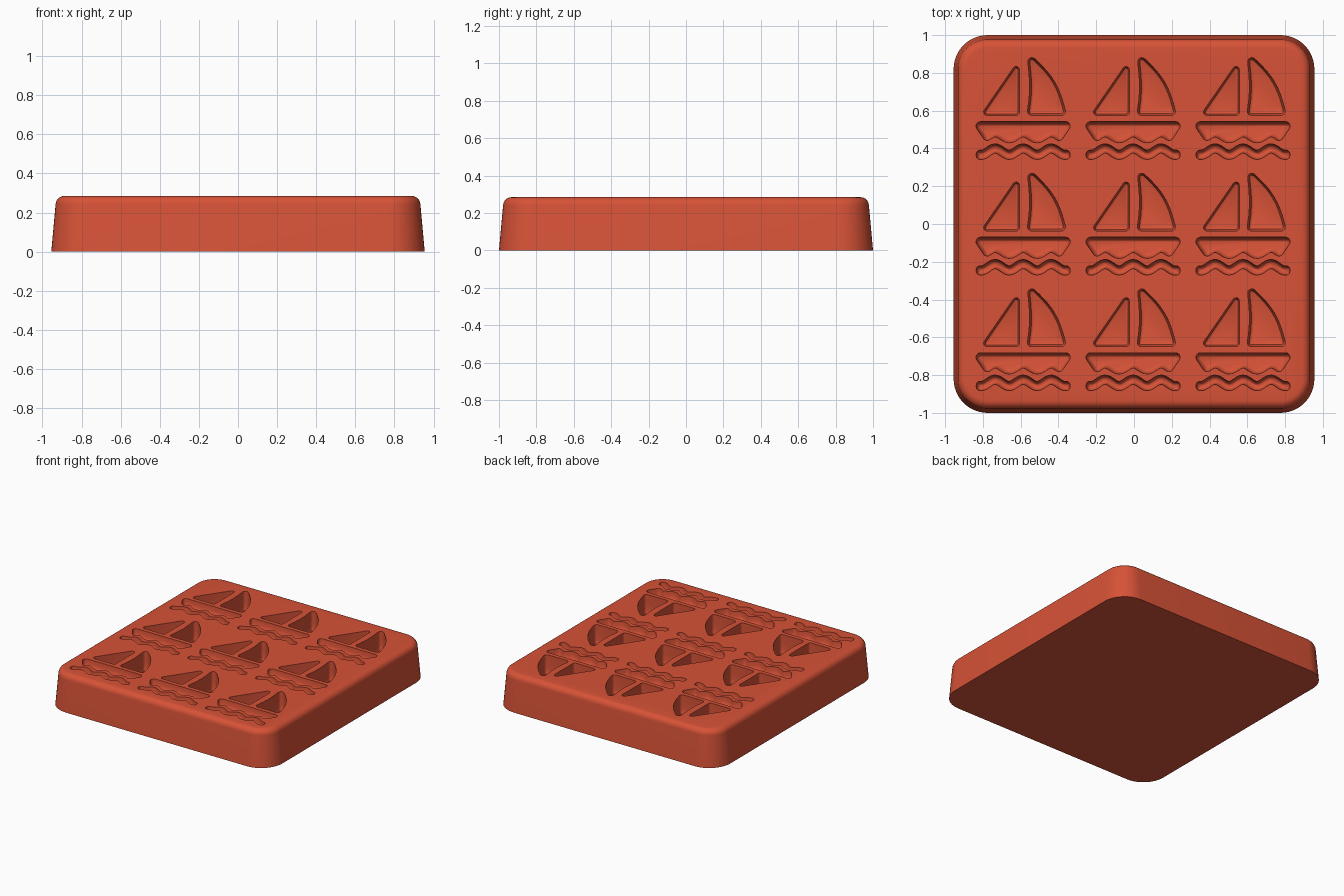
import bpy, bmesh
from math import sin, cos, pi, atan2
from mathutils import Vector

cube = bpy.data.objects.get("Cube")
if cube:
    bpy.data.objects.remove(cube, do_unlink=True)

TOP = 0.285


def make_material(name, color):
    mat = bpy.data.materials.new(name)
    mat.use_nodes = True
    mat.diffuse_color = color
    bsdf = next(n for n in mat.node_tree.nodes if n.type == 'BSDF_PRINCIPLED')
    bsdf.inputs["Base Color"].default_value = color
    return mat


def offset(core, r, steps=5):
    """Grow a counter-clockwise outline by r, rounding its sharp convex corners."""
    out = []
    for i, point in enumerate(core):
        p = Vector(point)
        a = p - Vector(core[i - 1])
        b = Vector(core[(i + 1) % len(core)]) - p
        turn = atan2(a.x * b.y - a.y * b.x, a.dot(b))
        start = atan2(-a.x, a.y)
        fractions = [k / steps for k in range(steps + 1)] if turn > 0.4 else [0.5]
        for f in fractions:
            ang = start + turn * f
            out.append(p + r * Vector((cos(ang), sin(ang))))
    return out


def loft(bm, rings):
    """Skin a stack of (outline, z) rings, listed from bottom to top, and cap it."""
    loops = [[bm.verts.new((p.x, p.y, z)) for p in ring] for ring, z in rings]
    for low, high in zip(loops, loops[1:]):
        for i in range(len(low)):
            j = (i + 1) % len(low)
            bm.faces.new((low[i], low[j], high[j], high[i]))
    bm.faces.new(loops[0][::-1])
    bm.faces.new(loops[-1])


def make_object(name, bm):
    mesh = bpy.data.meshes.new(name)
    bm.to_mesh(mesh)
    bm.free()
    obj = bpy.data.objects.new(name, mesh)
    bpy.context.collection.objects.link(obj)
    return obj


# Tapered block with rounded corners and a rounded upper rim
corner, rim = 0.18, 0.045
cx, cy = 0.955 - corner, 1.0 - corner
core = [(-cx, -cy), (cx, -cy), (cx, cy), (-cx, cy)]
rings = [(offset(core, corner, 12), 0.0)]
for k in range(7):
    a = k / 6 * pi / 2
    inset = 0.022 + rim * (1 - cos(a))
    rings.append((offset(core, corner - inset, 12), TOP - rim + rim * sin(a)))
bm = bmesh.new()
loft(bm, rings)
tray = make_object("mold_tray", bm)


# Boat outlines around the middle of one cell
def ripple(x):
    return cos(2 * pi * x / 0.148)


def span(a, b, n):
    return [a + (b - a) * k / n for k in range(n + 1)]


jib = [(-0.196, -0.019), (-0.042, -0.019), (-0.042, 0.204)]

main_sail = [(0.04, -0.015)]
for t in span(0, 1, 10):
    bulge = 0.027 * sin(pi * t)
    main_sail.append((0.197 - 0.155 * t + 0.86 * bulge,
                      -0.015 + 0.262 * t + 0.51 * bulge))
main_sail += [(0.04 + 0.012 * sin(pi * t), -0.015 + 0.262 * t) for t in (0.75, 0.5, 0.25)]

hull = [(x - 0.005, -0.142 + 0.016 * ripple(x)) for x in span(-0.19, 0.19, 30)]
hull += [(0.22, -0.094), (-0.23, -0.094)]

xs = span(-0.228, 0.228, 36)
wave = [(x - 0.005, -0.233 + 0.017 * ripple(x)) for x in xs]
wave += [(x - 0.005, -0.225 + 0.017 * ripple(x)) for x in reversed(xs)]

# Pockets: outline, edge radius, depth, wall steepness
pockets = [(jib, 0.018, 0.15, 3.5), (main_sail, 0.022, 0.15, 3.5),
           (hull, 0.026, 0.065, 2), (wave, 0.022, 0.055, 2)]

bm = bmesh.new()
for col in (-1, 0, 1):
    for row in (-1, 0, 1):
        for outline, radius, depth, power in pockets:
            placed = [(x + col * 0.582, y + row * 0.612) for x, y in outline]
            rings = []
            for f in (1, 0.97, 0.9, 0.75, 0.5, 0):
                inset = radius * min(0.9, 1 - (1 - f ** power) ** (1 / power))
                rings.append((offset(placed, radius - inset), TOP - depth * f))
            rings[-1] = (rings[-1][0], TOP + 0.03)
            loft(bm, rings)
cutter = make_object("pocket_cutter", bm)
cutter.hide_render = True

# Cut the pockets, then keep only the finished tray
mod = tray.modifiers.new("pockets", 'BOOLEAN')
mod.operation = 'DIFFERENCE'
mod.solver = 'EXACT'
mod.object = cutter
graph = bpy.context.evaluated_depsgraph_get()
cut_mesh = bpy.data.meshes.new_from_object(tray.evaluated_get(graph))
tray.modifiers.clear()
tray.data = cut_mesh
bpy.data.objects.remove(cutter, do_unlink=True)

# One terracotta colour, smooth walls with crisp edges
tray.data.materials.clear()
tray.data.materials.append(make_material("terracotta red", (0.68, 0.085, 0.038, 1)))
bpy.ops.object.select_all(action='DESELECT')
tray.select_set(True)
bpy.context.view_layer.objects.active = tray
bpy.ops.object.shade_smooth_by_angle(angle=0.6)
